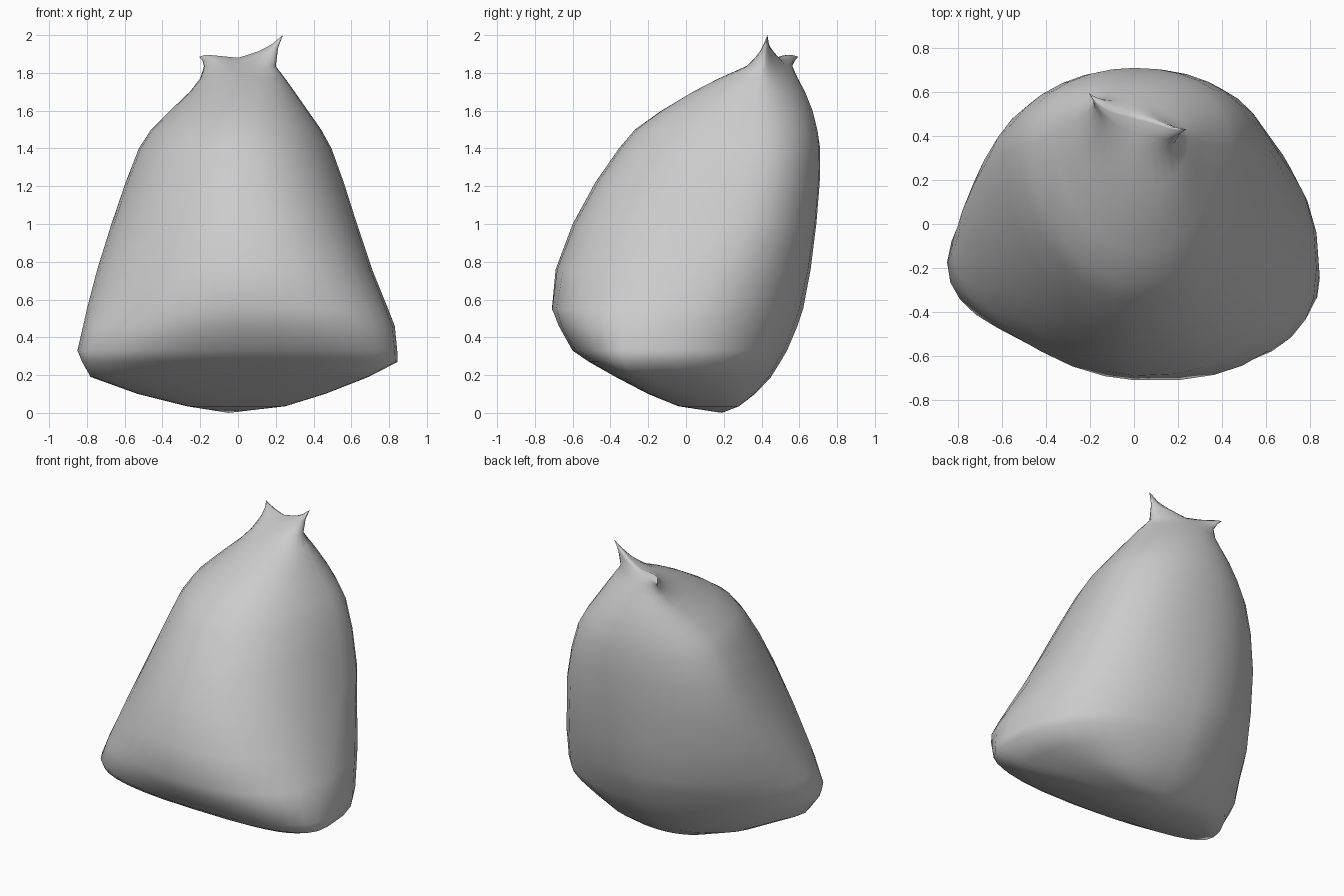
import bpy, bmesh
from math import cos, sin, pi

N = 32  # sides of each cross-section

# z, left x, right x, front y, back y, y of widest line, front power, back power, skew
SECTIONS = [
    (0.035, -0.27, 0.25, -0.04, 0.28, 0.14, 2.0, 2.0, 0),
    (0.10, -0.53, 0.46, -0.20, 0.365, 0.03, 2.2, 1.9, 0),
    (0.19, -0.78, 0.69, -0.37, 0.45, -0.18, 2.3, 1.75, -0.02),
    (0.27, -0.825, 0.845, -0.51, 0.50, -0.22, 2.2, 1.75, -0.03),
    (0.33, -0.85, 0.843, -0.60, 0.535, -0.20, 2.0, 1.75, -0.03),
    (0.46, -0.82, 0.83, -0.67, 0.59, -0.16, 2.0, 1.8, -0.05),
    (0.55, -0.80, 0.795, -0.71, 0.62, -0.09, 2.0, 1.85, -0.04),
    (0.76, -0.745, 0.71, -0.69, 0.66, 0.06, 2.0, 1.9, -0.02),
    (1.00, -0.67, 0.63, -0.60, 0.69, 0.22, 2.0, 2.0, 0),
    (1.22, -0.595, 0.56, -0.48, 0.708, 0.31, 2.0, 2.0, 0),
    (1.40, -0.525, 0.495, -0.355, 0.71, 0.35, 2.0, 2.0, 0),
    (1.50, -0.46, 0.44, -0.27, 0.695, 0.36, 2.0, 2.0, -0.02),
    (1.60, -0.36, 0.37, -0.13, 0.67, 0.39, 2.0, 2.0, -0.08),
    (1.70, -0.255, 0.30, 0.04, 0.625, 0.43, 2.0, 2.0, -0.18),
    (1.77, -0.20, 0.25, 0.18, 0.58, 0.46, 2.0, 2.0, -0.28),
    (1.835, -0.18, 0.20, 0.33, 0.54, 0.48, 1.8, 1.8, -0.35),
]
# Pinched mouth of the sack, left ear to right ear: x, y, z
RIDGE = [(-0.205, 0.595, 1.885), (-0.17, 0.55, 1.897), (-0.10, 0.51, 1.89),
         (0.0, 0.485, 1.88), (0.10, 0.46, 1.91), (0.17, 0.435, 1.945), (0.238, 0.43, 2.0)]


def spow(v, e):
    return (1 if v >= 0 else -1) * abs(v) ** e


def ring(bm, z, xl, xr, yf, yb, yw, pf, pb, skew):
    verts = []
    fade = max(0, min(1, (1.75 - z) / 0.9))  # lopsided fullness dies out at the neck
    low = max(0, min(1, (0.6 - z) / 0.3))    # extra fullness of the bottom corners
    for i in range(N):
        c, s = cos(2 * pi * i / N), sin(2 * pi * i / N)
        p, dy = (pb, yb - yw) if s >= 0 else (pf, yw - yf)
        if s >= 0:
            p += 0.45 * fade + 0.2 * low if c > 0 else -0.05 * fade - 0.1 * low
        else:
            p += 0.45 * fade + 0.1 * low if c > 0 else -0.25 * fade + 0.5 * low
        x = spow(c, 2 / p) * (xr if c > 0 else -xl)
        verts.append(bm.verts.new((x, yw + spow(s, 2 / p) * dy + skew * x, z)))
    return verts


def ridge_point(u):
    f = (u + 1) / 2 * (len(RIDGE) - 1)
    k = min(int(f), len(RIDGE) - 2)
    return [a + (b - a) * (f - k) for a, b in zip(RIDGE[k], RIDGE[k + 1])]


def mouth_ring(bm, below, w, xw, thick):
    # pulls the neck towards the pinched ridge line, ears flare near their tips
    verts = []
    for i in range(N):
        x, y, z = ridge_point(cos(2 * pi * i / N))
        y += thick * sin(2 * pi * i / N)
        b = below[i].co
        verts.append(bm.verts.new((b.x + (x - b.x) * xw, b.y + (y - b.y) * w, b.z + (z - b.z) * w)))
    return verts


# Sack body
bm = bmesh.new()
rings = [ring(bm, *s) for s in SECTIONS]
neck = rings[-1]
rings.append(mouth_ring(bm, neck, 0.6, 0.33, 0.01))
rings.append(mouth_ring(bm, neck, 1.0, 1.0, 0.006))
for a, b in zip(rings, rings[1:]):
    for i in range(N):
        j = (i + 1) % N
        bm.faces.new((a[i], a[j], b[j], b[i]))

# Closed bottom
foot = bm.verts.new((-0.05, 0.19, 0.0))
for i in range(N):
    bm.faces.new((foot, rings[0][(i + 1) % N], rings[0][i]))

# Closed seam along the mouth
top = rings[-1]
bm.faces.new((top[0], top[1], top[N - 1]))
for i in range(1, N // 2 - 1):
    bm.faces.new((top[i], top[i + 1], top[N - i - 1], top[N - i]))
h = N // 2
bm.faces.new((top[h - 1], top[h], top[h + 1]))

bmesh.ops.recalc_face_normals(bm, faces=bm.faces)
for f in bm.faces:
    f.smooth = True
mesh = bpy.data.meshes.new("sack")
bm.to_mesh(mesh)
bm.free()
sack = bpy.data.objects.new("sack", mesh)
bpy.context.collection.objects.link(sack)
